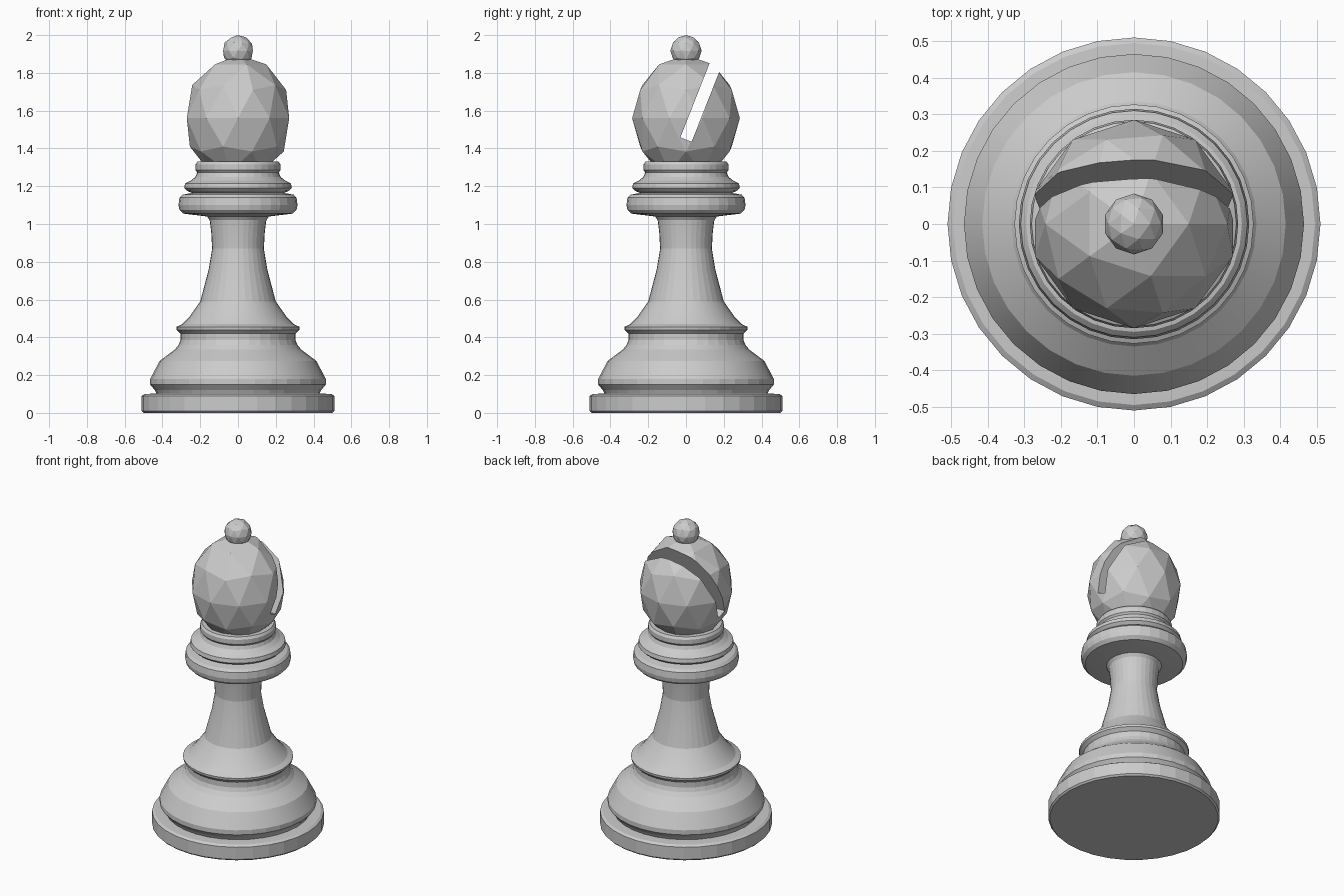
import bpy
import bmesh
from math import cos, sin, pi
from mathutils import Matrix, Vector

if "Cube" in bpy.data.objects:
    bpy.data.objects.remove(bpy.data.objects["Cube"], do_unlink=True)

SIDES = 32

# One grey for the whole piece
grey = bpy.data.materials.new("light_grey")
grey.use_nodes = True
colour = (0.6, 0.6, 0.6, 1)
grey.diffuse_color = colour
grey.node_tree.nodes["Principled BSDF"].inputs["Base Color"].default_value = colour


def add_object(name, bm):
    mesh = bpy.data.meshes.new(name)
    bmesh.ops.recalc_face_normals(bm, faces=bm.faces)
    bm.to_mesh(mesh)
    bm.free()
    mesh.materials.append(grey)
    obj = bpy.data.objects.new(name, mesh)
    bpy.context.collection.objects.link(obj)
    return obj


def smooth(obj, angle):
    bpy.ops.object.select_all(action="DESELECT")
    obj.select_set(True)
    bpy.context.view_layer.objects.active = obj
    bpy.ops.object.shade_smooth_by_angle(angle=angle)


def lathe(name, profile):
    """Turn (radius, height) points around z and cap both ends."""
    bm = bmesh.new()
    rings = []
    for r, z in profile:
        rings.append([bm.verts.new((r * cos(2 * pi * i / SIDES), r * sin(2 * pi * i / SIDES), z))
                      for i in range(SIDES)])
    for low, high in zip(rings, rings[1:]):
        for i in range(SIDES):
            j = (i + 1) % SIDES
            bm.faces.new((low[i], low[j], high[j], high[i]))
    bm.faces.new(rings[0])
    bm.faces.new(rings[-1])
    obj = add_object(name, bm)
    smooth(obj, pi / 18)
    return obj


def ball(name, radius, height, stretch=1.0):
    bm = bmesh.new()
    bmesh.ops.create_icosphere(bm, subdivisions=2, radius=radius)
    bmesh.ops.scale(bm, vec=(1, 1, stretch), verts=bm.verts)
    bmesh.ops.translate(bm, vec=(0, 0, height), verts=bm.verts)
    return add_object(name, bm)


# Foot, bell and stem
lathe("foot", [(0.5, 0), (0.51, 0.01), (0.51, 0.09), (0.495, 0.1), (0.43, 0.103)])
lathe("bell", [(0.43, 0.1), (0.44, 0.12), (0.465, 0.15), (0.465, 0.18), (0.415, 0.275),
               (0.335, 0.335), (0.315, 0.36), (0.305, 0.385), (0.305, 0.42),
               (0.325, 0.44), (0.327, 0.455), (0.295, 0.47)])
lathe("stem", [(0.295, 0.47), (0.26, 0.505), (0.2, 0.59), (0.155, 0.76), (0.137, 0.87),
               (0.142, 0.96), (0.15, 1.02), (0.165, 1.042)])

# Stacked collars
lathe("lower_collar", [(0.165, 1.04), (0.29, 1.055), (0.31, 1.075), (0.315, 1.1),
                       (0.31, 1.14), (0.295, 1.155), (0.24, 1.165)])
lathe("middle_collar", [(0.24, 1.163), (0.27, 1.175), (0.285, 1.19), (0.28, 1.215),
                        (0.25, 1.23), (0.225, 1.25), (0.215, 1.275)])
lathe("upper_collar", [(0.215, 1.272), (0.225, 1.285), (0.225, 1.315), (0.215, 1.33)])

# Faceted head with a slanted slot cut right through it
head = ball("head", 0.285, 1.56, 1.175)
start = Vector((0, 0, 1.447))
along = Vector((0, 0.367, 0.93))
across = Vector((0, 0.93, -0.367))
bm = bmesh.new()
bmesh.ops.create_cube(bm, size=1)
for v in bm.verts:
    v.co = Vector((v.co.x, 0, 0)) + start + across * v.co.y * 0.064 + along * (v.co.z + 0.5) * 0.7
cutter = add_object("slot_cutter", bm)
slot = head.modifiers.new("slot", "BOOLEAN")
slot.operation = "DIFFERENCE"
slot.solver = "EXACT"
slot.object = cutter
bpy.context.view_layer.objects.active = head
bpy.ops.object.modifier_apply(modifier=slot.name)
bpy.data.objects.remove(cutter, do_unlink=True)

# Round tip
ball("tip", 0.083, 1.917)
